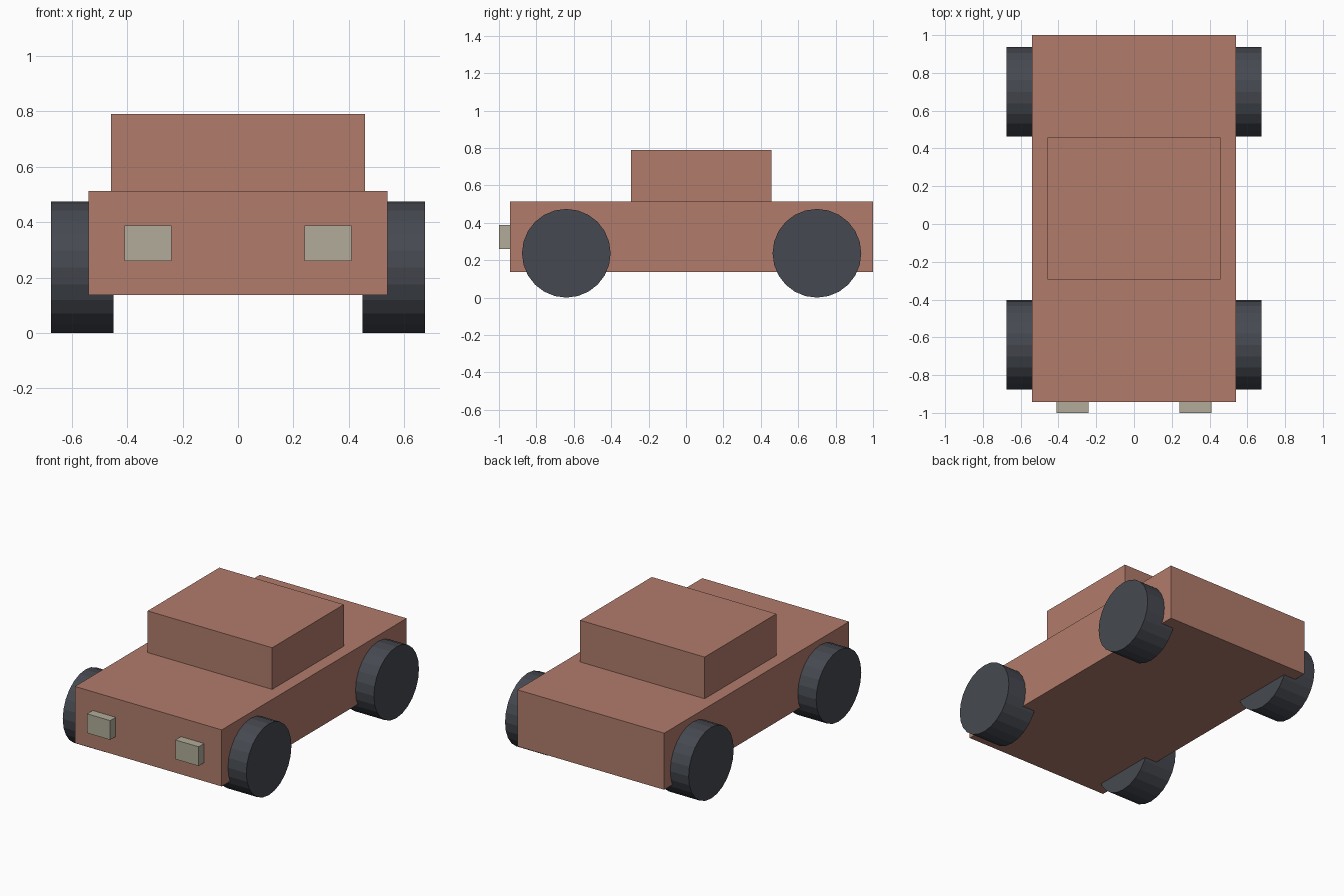
import bpy
from math import pi

if "Cube" in bpy.data.objects:
    bpy.data.objects.remove(bpy.data.objects["Cube"])


def material(name, rgb):
    mat = bpy.data.materials.new(name)
    mat.diffuse_color = (*rgb, 1)
    mat.use_nodes = True
    mat.node_tree.nodes["Principled BSDF"].inputs["Base Color"].default_value = mat.diffuse_color
    return mat


PAINT = material("paint", (0.44, 0.20, 0.145))
RUBBER = material("rubber", (0.06, 0.066, 0.08))
LAMP = material("lamp", (0.44, 0.41, 0.32))


def box(name, lo, hi, mat):
    bpy.ops.mesh.primitive_cube_add(size=1, location=[(a + b) / 2 for a, b in zip(lo, hi)])
    obj = bpy.context.object
    obj.name = name
    obj.scale = [b - a for a, b in zip(lo, hi)]
    bpy.ops.object.transform_apply(location=False, rotation=False, scale=True)
    obj.data.materials.append(mat)


def wheel(name, x, y, radius=0.237, width=0.226):
    bpy.ops.mesh.primitive_cylinder_add(vertices=24, radius=radius, depth=width,
                                        location=(x, y, radius), rotation=(0, pi / 2, 0))
    obj = bpy.context.object
    obj.name = name
    obj.data.materials.append(RUBBER)


# Body and cabin
box("body", (-0.54, -0.942, 0.137), (0.54, 1.0, 0.513), PAINT)
box("cabin", (-0.458, -0.295, 0.513), (0.458, 0.458, 0.79), PAINT)

# Wheels and headlights on both sides
for side, s in (("left", -1), ("right", 1)):
    wheel(f"front_wheel_{side}", s * 0.562, -0.64)
    wheel(f"rear_wheel_{side}", s * 0.562, 0.70)
    cx = s * 0.325
    box(f"headlight_{side}", (cx - 0.085, -1.0, 0.26), (cx + 0.085, -0.94, 0.388), LAMP)
